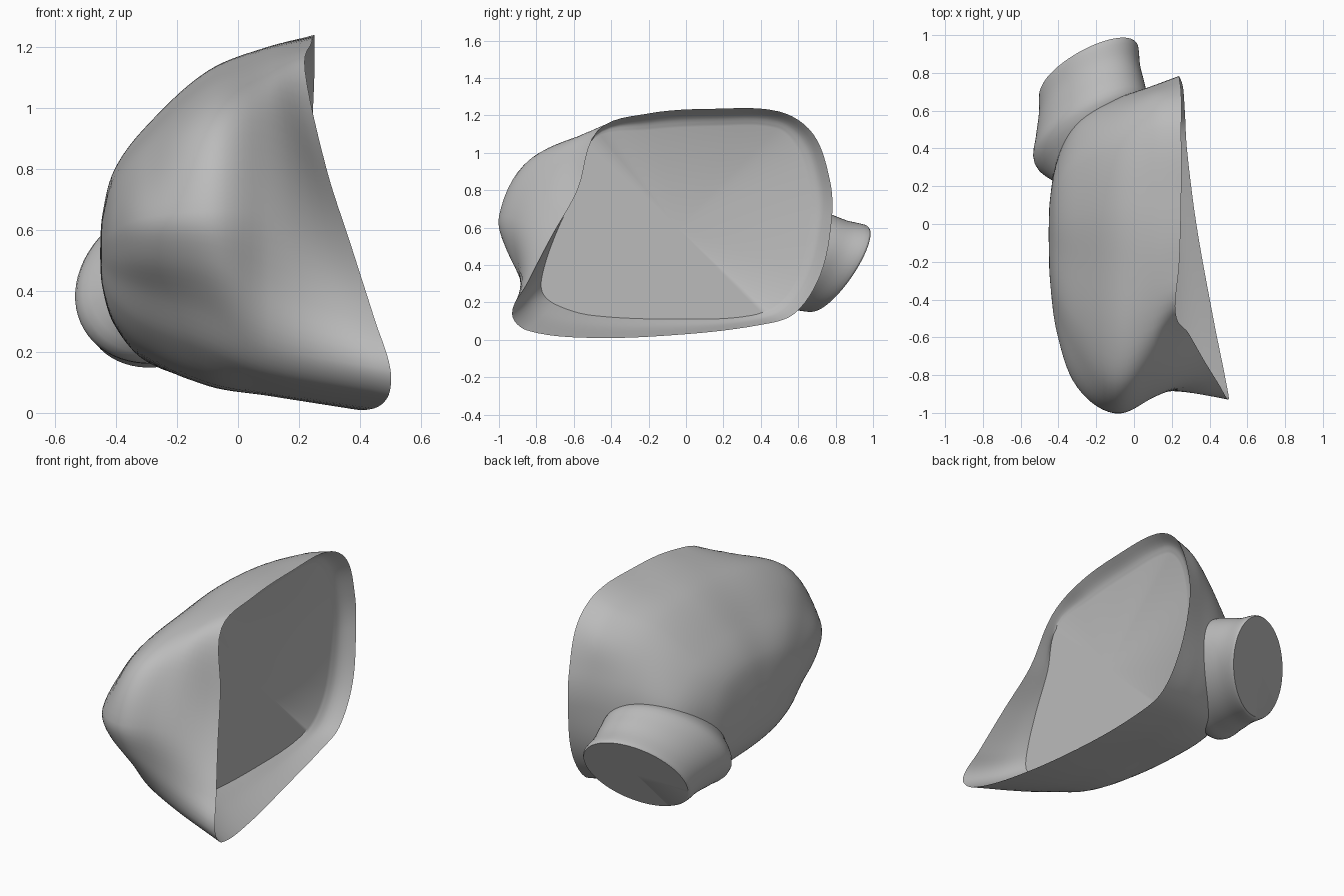
import bpy, bmesh, math
from mathutils import Vector

cube = bpy.data.objects.get("Cube")
if cube:
    bpy.data.objects.remove(cube)

grey = bpy.data.materials.new("plain grey")
grey.use_nodes = True
grey.diffuse_color = (0.5, 0.5, 0.5, 1)
bsdf = next(n for n in grey.node_tree.nodes if n.type == "BSDF_PRINCIPLED")
bsdf.inputs["Base Color"].default_value = grey.diffuse_color


def smooth_path(points, steps, closed):
    """Curve through the points, with tangents scaled to each span."""
    n = len(points)

    def tangent(i):
        if closed:
            return (points[(i + 1) % n] - points[i - 1]).normalized()
        return (points[min(i + 1, n - 1)] - points[max(i - 1, 0)]).normalized()

    path = []
    for i in range(n if closed else n - 1):
        a, b = points[i], points[(i + 1) % n]
        span = (b - a).length
        ta, tb = tangent(i) * span, tangent((i + 1) % n) * span
        for s in range(steps):
            t = s / steps
            h = t * t * (3 - 2 * t)
            path.append(a * (1 - h) + b * h + ta * t * (1 - t) ** 2 - tb * t * t * (1 - t))
    if not closed:
        path.append(points[-1])
    return path


def loft(sections, steps):
    """Add smooth rings between matching sections."""
    columns = [smooth_path(list(c), steps, False) for c in zip(*sections)]
    return [list(ring) for ring in zip(*columns)]


def build(name, rings):
    """Skin a row of rings and close both ends."""
    bm = bmesh.new()
    rows = [[bm.verts.new(p) for p in ring] for ring in rings]
    n = len(rows[0])
    for a, b in zip(rows, rows[1:]):
        for i in range(n):
            j = (i + 1) % n
            bm.faces.new((a[i], a[j], b[j], b[i]))
    for row in (rows[0], rows[-1]):
        middle = bm.verts.new(sum((v.co for v in row), Vector()) / n)
        for i in range(n):
            bm.faces.new((row[i], row[(i + 1) % n], middle))
    bmesh.ops.recalc_face_normals(bm, faces=bm.faces)
    mesh = bpy.data.meshes.new(name)
    bm.to_mesh(mesh)
    bm.free()
    mesh.materials.append(grey)
    obj = bpy.data.objects.new(name, mesh)
    bpy.context.collection.objects.link(obj)
    bpy.ops.object.select_all(action="DESELECT")
    obj.select_set(True)
    bpy.context.view_layer.objects.active = obj
    bpy.ops.object.shade_smooth_by_angle(angle=math.radians(40))
    return obj


def outline(x, pairs):
    return smooth_path([Vector((x, y, z)) for y, z in pairs], 6, True)


# Lip of the open side, leaning outward at its lower front corner
lip = smooth_path([Vector((x, y, z)) for y, z, x in (
    (-.47, 1.12, .22), (-.2, 1.21, .24), (.15, 1.235, .25), (.5, 1.22, .25),
    (.68, 1.1, .25), (.77, .85, .24), (.78, .65, .24), (.72, .35, .26),
    (.58, .14, .27), (.4, .08, .28), (0, .03, .33), (-.5, .01, .42),
    (-.85, .05, .49), (-.93, .14, .5), (-.85, .3, .45), (-.72, .55, .37),
    (-.58, .8, .29))], 6, True)

# Flat panel at the bottom of the recess
panel = outline(.16, (
    (-.5, 1.07), (-.2, 1.12), (.15, 1.14), (.48, 1.13), (.59, 1.03), (.65, .85),
    (.66, .65), (.6, .35), (.5, .2), (.35, .13), (0, .11), (-.5, .13),
    (-.7, .19), (-.77, .26), (-.76, .38), (-.69, .58), (-.58, .82)))

# Outer shell outlines, from the lip toward the domed side
cheek = outline(.1, (
    (-.55, 1.1), (-.2, 1.18), (.15, 1.2), (.5, 1.17), (.66, 1.05), (.72, .85),
    (.73, .65), (.68, .35), (.55, .16), (.35, .1), (0, .07), (-.5, .06),
    (-.75, .12), (-.85, .22), (-.9, .4), (-.91, .65), (-.75, .95)))
bulge = outline(-.1, (
    (-.62, 1.04), (-.2, 1.1), (.1, 1.12), (.4, 1.08), (.55, .98), (.64, .8),
    (.66, .6), (.63, .38), (.5, .18), (.3, .12), (0, .1), (-.5, .1),
    (-.72, .2), (-.84, .34), (-.96, .5), (-1, .66), (-.87, .92)))
flank = outline(-.3, (
    (-.5, .88), (-.2, .92), (.05, .94), (.3, .9), (.42, .83), (.52, .7),
    (.55, .55), (.53, .4), (.42, .24), (.25, .18), (0, .17), (-.35, .2),
    (-.55, .28), (-.68, .4), (-.82, .52), (-.86, .64), (-.68, .8)))


def shrink(ring, factor, x):
    centre = Vector((x, -.05, .52))
    return [Vector((x, *(centre.lerp(p, factor)).yz)) for p in ring]


dome = [shrink(flank, f, x) for f, x in ((.66, -.405), (.3, -.445), (.02, -.452))]

# Recess wall, slightly hollowed between panel and lip
wall = []
for p, q in zip(panel, lip):
    m = p.lerp(q, .5)
    wall.append(Vector((m.x - .02, m.y, m.z)))

inner = loft([panel, wall, lip], 4)
outer = loft([lip, cheek, bulge, flank] + dome, 7)
build("hollow_shell", inner + outer[1:])

# Stub at the back, cut off at a slant and flaring into the shell
centre = Vector((-.24, .82, .38))
wide, tall = Vector((.26, .14, .08)), Vector((-.04, .1, .22))
back = Vector((.04, -.95, .17))
stub = []
for distance, scale in ((0, .97), (.015, 1), (.12, 1.02), (.24, 1.1), (.36, 1.15), (.5, .8)):
    ring = []
    for k in range(64):
        a = math.tau * k / 64
        ring.append(centre + back * distance
                    + (wide * math.cos(a) + tall * math.sin(a)) * scale)
    stub.append(ring)
build("rear_stub", loft(stub, 4))
